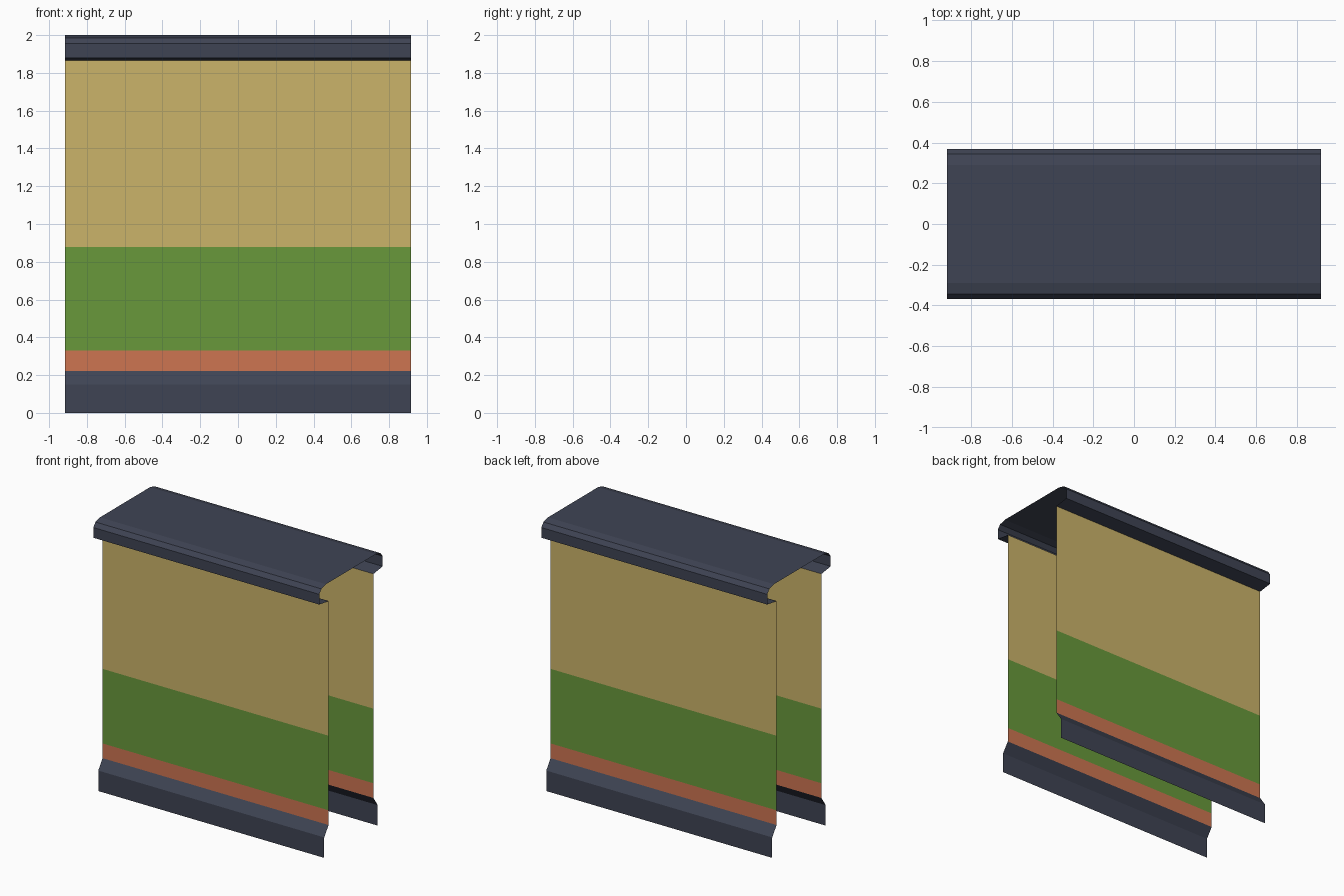
import bpy, bmesh

if "Cube" in bpy.data.objects:
    bpy.data.objects.remove(bpy.data.objects["Cube"])

HALF = 0.917  # half length along x


def material(name, rgb):
    lin = [((c / 255 + 0.055) / 1.055) ** 2.4 for c in rgb]
    m = bpy.data.materials.new(name)
    m.diffuse_color = (*lin, 1)
    m.use_nodes = True
    m.node_tree.nodes["Principled BSDF"].inputs["Base Color"].default_value = m.diffuse_color
    return m


slate = material("dark slate", (63, 68, 84))
tan = material("sand", (203, 179, 106))
green = material("leaf green", (105, 153, 59))
orange = material("terracotta", (205, 117, 81))


def sweep(name, profile, mats, rule=lambda z: 0):
    """Extrude an open (y, z) profile along x; colour faces by height."""
    bm = bmesh.new()
    rows = [[bm.verts.new((x, y, z)) for x in (-HALF, HALF)] for y, z in profile]
    for a, b in zip(rows, rows[1:]):
        f = bm.faces.new((a[0], a[1], b[1], b[0]))
        f.material_index = rule(f.calc_center_median().z)
    me = bpy.data.meshes.new(name)
    bm.to_mesh(me)
    bm.free()
    for m in mats:
        me.materials.append(m)
    ob = bpy.data.objects.new(name, me)
    bpy.context.collection.objects.link(ob)


def back(profile):
    """Mirror a front profile to the back, keeping faces outward."""
    return [(-y, z) for y, z in reversed(profile)]


# Plinth skirts with sloped tops
skirt = [(-0.31, 0), (-0.31, 0.15), (-0.26, 0.222)]
# Walls in three colour bands
wall = [(-0.26, 0.222), (-0.26, 0.33), (-0.26, 0.877), (-0.26, 1.866)]
band = lambda z: 0 if z < 0.33 else 1 if z < 0.877 else 2
for side, shape in (("front", lambda p: p), ("back", back)):
    sweep(side + "_skirt", shape(skirt), [slate])
    sweep(side + "_wall", shape(wall), [orange, green, tan], band)

# Roof with rounded overhanging eaves
eave = [(-0.26, 1.865), (-0.367, 1.88), (-0.367, 1.955), (-0.343, 1.986), (-0.29, 2.0)]
sweep("roof", eave + back(eave), [slate])
